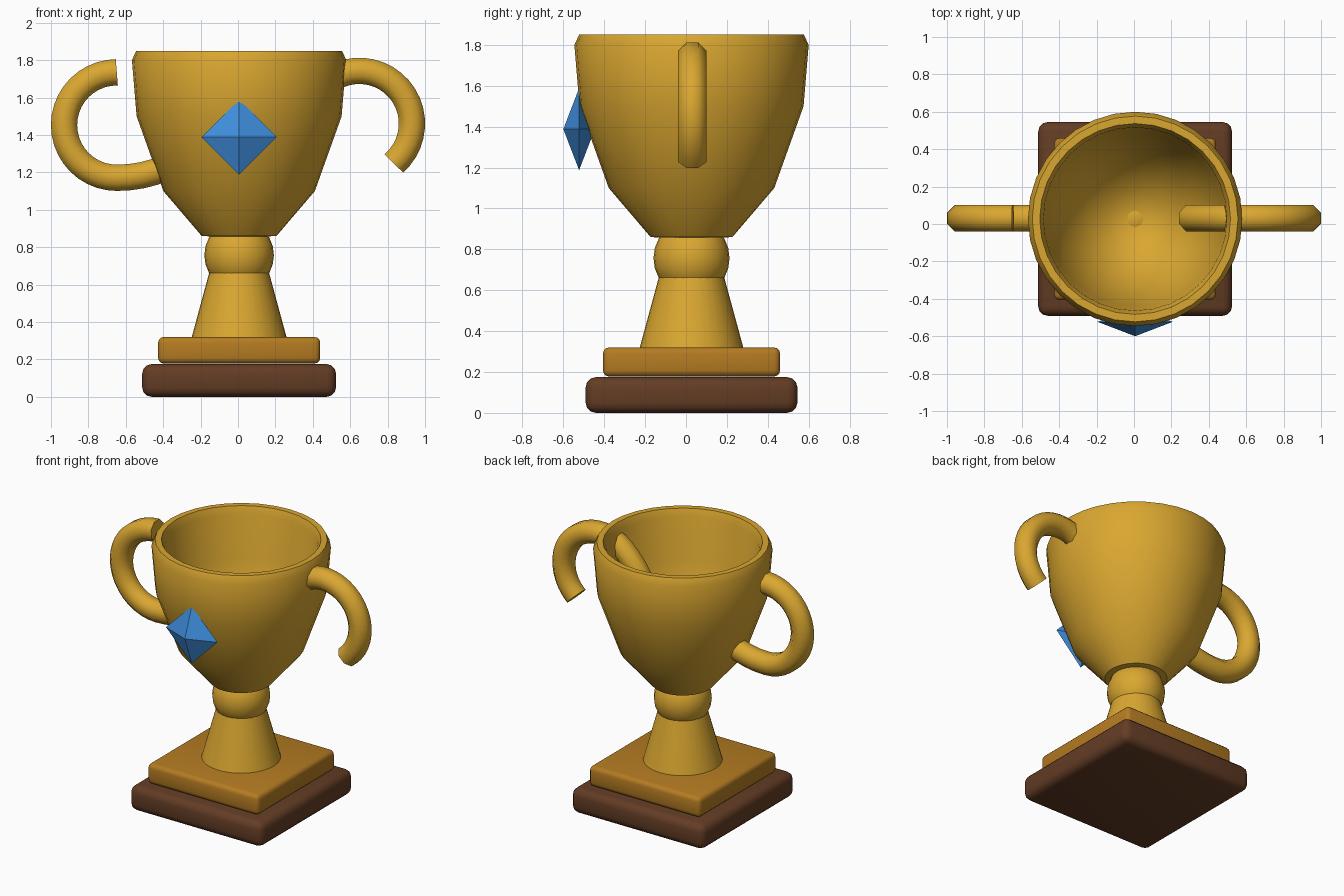
import bpy, bmesh, math
from mathutils import Matrix, Vector

if "Cube" in bpy.data.objects:
    bpy.data.objects.remove(bpy.data.objects["Cube"])

CX, CY = 0.006, 0.027   # axis of the cup and its base


def material(name, rgb):
    m = bpy.data.materials.new(name)
    m.diffuse_color = (*rgb, 1)
    m.use_nodes = True
    m.node_tree.nodes["Principled BSDF"].inputs["Base Color"].default_value = m.diffuse_color
    return m


GOLD = material("gold", (0.70, 0.385, 0.03))
DARK_GOLD = material("dark gold", (0.46, 0.20, 0.016))
WOOD = material("dark wood", (0.125, 0.046, 0.018))
BLUE = material("blue gem", (0.05, 0.27, 0.72))


def finish(bm, name, mat, smooth=None):
    bmesh.ops.recalc_face_normals(bm, faces=bm.faces)
    me = bpy.data.meshes.new(name)
    bm.to_mesh(me)
    bm.free()
    me.materials.append(mat)
    ob = bpy.data.objects.new(name, me)
    bpy.context.collection.objects.link(ob)
    if smooth:
        bpy.ops.object.select_all(action='DESELECT')
        ob.select_set(True)
        bpy.context.view_layer.objects.active = ob
        bpy.ops.object.shade_smooth_by_angle(angle=math.radians(smooth))
    return ob


def slab(name, half, z0, z1, bevel, mat):
    bm = bmesh.new()
    bmesh.ops.create_cube(bm, size=1, matrix=Matrix.Translation((CX, CY, (z0 + z1) / 2))
                          @ Matrix.Diagonal((2 * half, 2 * half, z1 - z0, 1)))
    bmesh.ops.bevel(bm, geom=bm.edges[:], offset=bevel, segments=3, profile=0.5, affect='EDGES')
    finish(bm, name, mat, 35)


def lathe(name, profile, segments, mat, smooth=40):
    bm = bmesh.new()
    vs = [bm.verts.new((r, 0, z)) for r, z in profile]
    es = [bm.edges.new(p) for p in zip(vs, vs[1:])]
    bmesh.ops.spin(bm, geom=vs + es, cent=(0, 0, 0), axis=(0, 0, 1),
                   angle=2 * math.pi, steps=segments)
    bmesh.ops.remove_doubles(bm, verts=bm.verts, dist=1e-4)
    bmesh.ops.translate(bm, verts=bm.verts, vec=(CX, CY, 0))
    finish(bm, name, mat, smooth)


def handle(name, path, radius=0.076, sides=8):
    # sweep a ring of vertices along a path in the xz plane
    bm = bmesh.new()
    rings = []
    for i, (x, z) in enumerate(path):
        a, b = path[max(i - 1, 0)], path[min(i + 1, len(path) - 1)]
        t = Vector((b[0] - a[0], 0, b[1] - a[1])).normalized()
        n = Vector((-t.z, 0, t.x))
        ring = []
        for k in range(sides):
            u = 2 * math.pi * (k + 0.5) / sides
            ring.append(bm.verts.new(Vector((x, CY + 0.004, z)) + n * radius * math.cos(u)
                                     + Vector((0, radius * math.sin(u), 0))))
        rings.append(ring)
    for r, s in zip(rings, rings[1:]):
        for k in range(sides):
            j = (k + 1) % sides
            bm.faces.new((r[k], r[j], s[j], s[k]))
    bm.faces.new(rings[0])
    bm.faces.new(rings[-1])
    finish(bm, name, GOLD, 50)


# Stepped base
slab("base_plinth", 0.518, 0.0, 0.175, 0.05, WOOD)
slab("base_step", 0.433, 0.178, 0.32, 0.03, DARK_GOLD)

# Tapered stem and round knob
lathe("stem", [(0, 0.31), (0.256, 0.31), (0.15, 0.70), (0, 0.70)], 32, GOLD)
lathe("knob", [(0.186 * math.sin(math.pi * i / 12), 0.757 - 0.19 * math.cos(math.pi * i / 12))
               for i in range(13)], 24, GOLD)

# Hollow cup: outside, rim, inside
lathe("cup", [(0, 0.85), (0.2, 0.86), (0.405, 1.1), (0.548, 1.5), (0.573, 1.8), (0.55, 1.85),
              (0.51, 1.85), (0.49, 1.8), (0.467, 1.5), (0.33, 1.14), (0.15, 0.97), (0, 0.93)],
      32, GOLD, 45)

# Left handle: half circle that stretches into the cup wall; right one is the same turned round
left = []
for i in range(25):
    t = math.radians(90 + 216 * i / 24)
    rx = 0.282 if t < math.pi * 1.5 else 0.44
    left.append((-0.648 + rx * math.cos(t), 1.453 + 0.282 * math.sin(t)))
handle("left_handle", left)

c, s = math.cos(math.radians(221)), math.sin(math.radians(221))
x0, z0 = left[0]
right = [(0.833 + c * (x - x0) - s * (z - z0), 1.248 + s * (x - x0) + c * (z - z0))
         for x, z in left]
handle("right_handle", right)

# Octahedral gem on the front
bm = bmesh.new()
bmesh.ops.create_uvsphere(bm, u_segments=4, v_segments=2, radius=1,
                          matrix=Matrix.Translation((CX, -0.523, 1.388))
                          @ Matrix.Diagonal((0.201, 0.077, 0.201, 1)))
finish(bm, "gem", BLUE)
